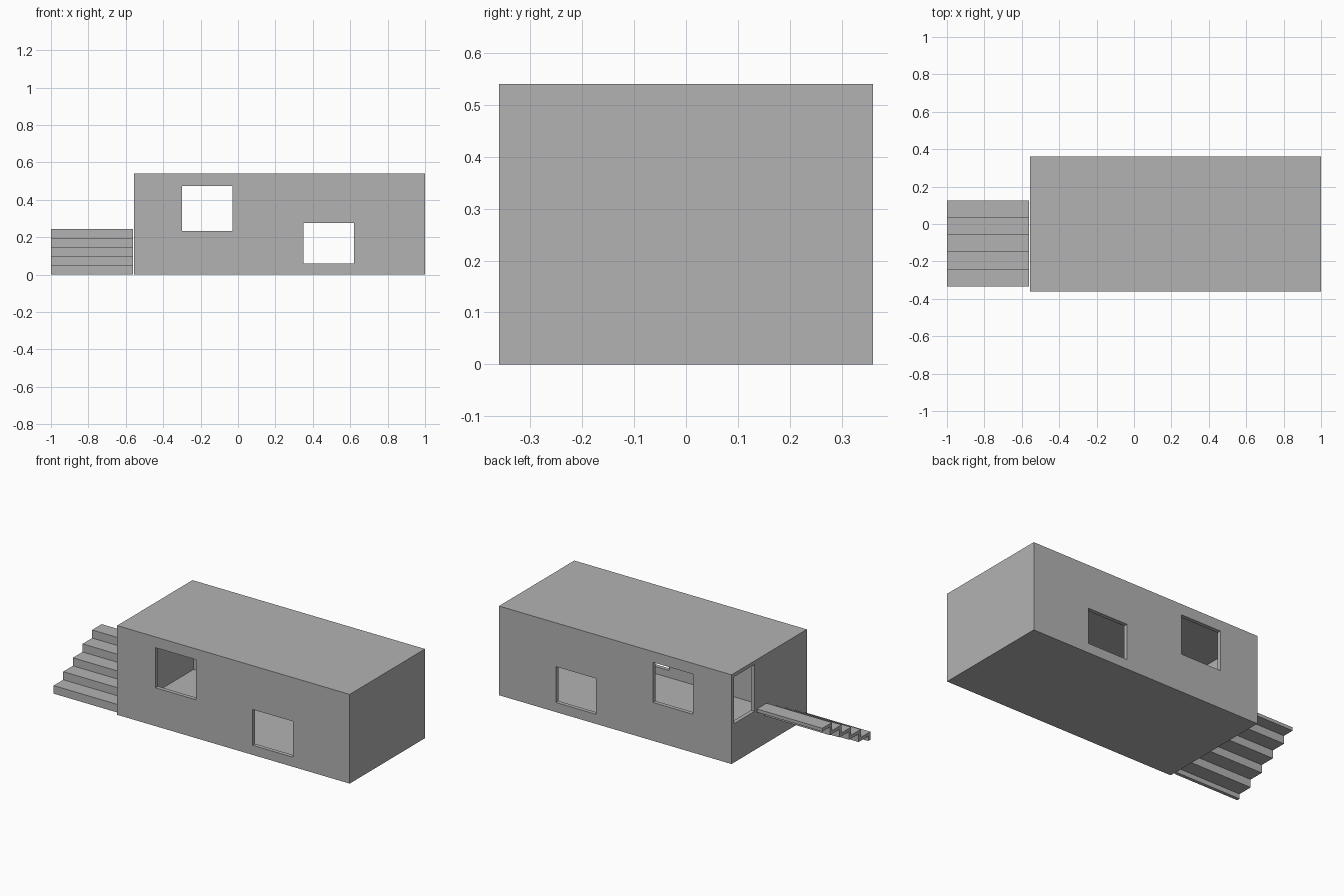
import bpy
from mathutils import Vector

cube = bpy.data.objects.get("Cube")
if cube:
    bpy.data.objects.remove(cube, do_unlink=True)

# One plain grey for everything
grey = bpy.data.materials.new("plain_grey")
grey.use_nodes = True
colour = (0.45, 0.45, 0.45, 1)
grey.diffuse_color = colour
grey.node_tree.nodes["Principled BSDF"].inputs["Base Color"].default_value = colour


def box(name, low, high):
    """Axis-aligned box between two corners."""
    low, high = Vector(low), Vector(high)
    bpy.ops.mesh.primitive_cube_add(size=1, location=(low + high) / 2)
    obj = bpy.context.object
    obj.name = name
    obj.scale = high - low
    bpy.ops.object.transform_apply(location=False, rotation=False, scale=True)
    obj.data.materials.append(grey)
    return obj


def cut(target, name, low, high):
    """Subtract a hidden box from the target."""
    cutter = box(name, low, high)
    cutter.hide_render = True
    cutter.hide_set(True)
    mod = target.modifiers.new(name, "BOOLEAN")
    mod.operation = "DIFFERENCE"
    mod.solver = "EXACT"
    mod.object = cutter


# Hollow cabin shell
x0, x1, half, top = -0.557, 1.0, 0.36, 0.54
wall, slab = 0.024, 0.015
cabin = box("cabin_shell", (x0, -half, 0), (x1, half, top))
cut(cabin, "room_cutter", (x0 + wall, -half + wall, slab),
    (x1 - wall, half - wall, top - slab))

# Matching windows through the front and back walls
cut(cabin, "high_window_cutter", (-0.30, -0.5, 0.232), (-0.03, 0.5, 0.475))
cut(cabin, "low_window_cutter", (0.35, -0.5, 0.058), (0.62, 0.5, 0.275))

# Doorway in the end wall
cut(cabin, "door_cutter", (x0 - 0.1, 0.14, 0.235), (x0 + 0.1, 0.338, 0.518))

# Open-backed staircase: folded profile of risers and treads, extruded along x
steps, rise, run, thick = 5, 0.049, 0.092, 0.02
start = -0.335
upper, lower = [(start, 0)], [(start + thick, 0)]
for i in range(steps):
    y, z = start + i * run, (i + 1) * rise
    upper += [(y, z), (y + run, z)]
    last = i == steps - 1
    lower += [(y + thick, z - thick),
              (y + run + (0 if last else thick), z - thick)]
profile = upper + lower[::-1]
n = len(profile)
verts = [(x, y, z) for x in (-1.0, -0.562) for y, z in profile]
faces = [tuple(range(n))[::-1], tuple(range(n, 2 * n))]
faces += [(i, (i + 1) % n, n + (i + 1) % n, n + i) for i in range(n)]
mesh = bpy.data.meshes.new("entrance_stairs")
mesh.from_pydata(verts, [], faces)
mesh.materials.append(grey)
stairs = bpy.data.objects.new("entrance_stairs", mesh)
bpy.context.collection.objects.link(stairs)

# Consistent outward normals on the stairs
import bmesh
bm = bmesh.new()
bm.from_mesh(mesh)
bmesh.ops.recalc_face_normals(bm, faces=bm.faces)
bm.to_mesh(mesh)
bm.free()
